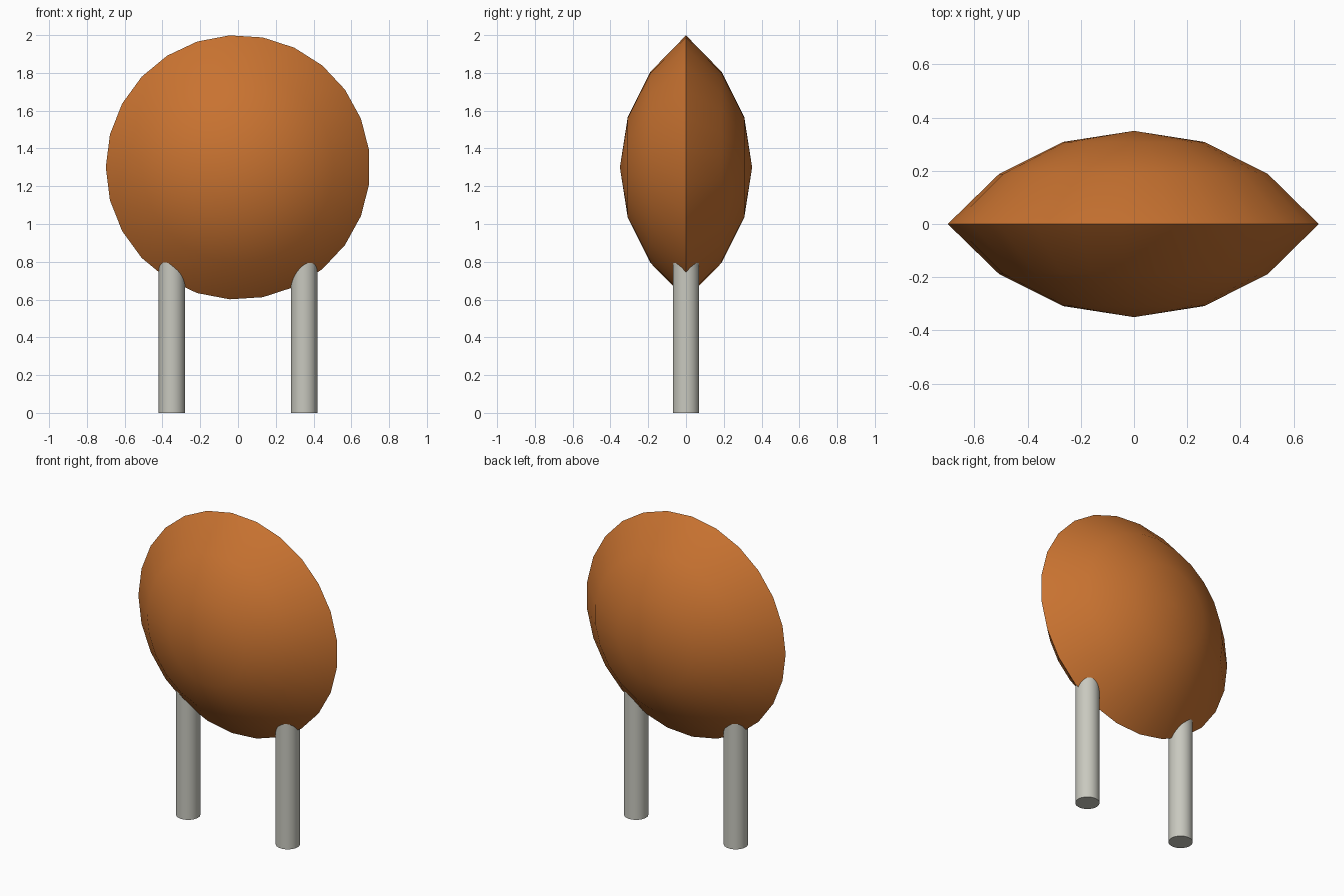
import bpy, bmesh
from math import sin, cos, asin, pi

if "Cube" in bpy.data.objects:
    bpy.data.objects.remove(bpy.data.objects["Cube"])

RADIUS, BULGE, CENTRE_Z = 0.7, 0.35, 1.3
SEGMENTS, RINGS = 25, 3


def material(name, colour):
    mat = bpy.data.materials.new(name)
    mat.diffuse_color = (*colour, 1)
    mat.use_nodes = True
    mat.node_tree.nodes["Principled BSDF"].inputs["Base Color"].default_value = mat.diffuse_color
    return mat


def smooth(obj):
    bpy.ops.object.select_all(action='DESELECT')
    bpy.context.view_layer.objects.active = obj
    obj.select_set(True)
    bpy.ops.object.shade_smooth_by_angle(angle=0.6)


orange = material("orange", (0.58, 0.17, 0.03))
pale = material("pale_grey", (0.58, 0.58, 0.52))

# Lens body: two spherical caps meeting at a sharp rim, turned about the y axis
sphere_r = (RADIUS ** 2 + BULGE ** 2) / (2 * BULGE)
half_angle = asin(RADIUS / sphere_r)
offset = sphere_r - BULGE
front = [(sphere_r * sin(half_angle * i / RINGS),
          offset - sphere_r * cos(half_angle * i / RINGS)) for i in range(RINGS + 1)]
profile = front + [(r, -y) for r, y in reversed(front[:-1])]

bm = bmesh.new()
verts = [bm.verts.new((-r, y, 0)) for r, y in profile]
edges = [bm.edges.new(pair) for pair in zip(verts, verts[1:])]
bmesh.ops.spin(bm, geom=verts + edges, cent=(0, 0, 0), axis=(0, 1, 0),
               angle=2 * pi, steps=SEGMENTS)
bmesh.ops.remove_doubles(bm, verts=bm.verts, dist=1e-4)
bmesh.ops.recalc_face_normals(bm, faces=bm.faces)
mesh = bpy.data.meshes.new("lens_body")
bm.to_mesh(mesh)
bm.free()
body = bpy.data.objects.new("lens_body", mesh)
body.location.z = CENTRE_Z
bpy.context.collection.objects.link(body)
mesh.materials.append(orange)
smooth(body)

# Two round legs running up into the body
LEG_HEIGHT = 0.83
for side, x in (("left", -0.35), ("right", 0.35)):
    bpy.ops.mesh.primitive_cylinder_add(vertices=32, radius=0.07, depth=LEG_HEIGHT,
                                        location=(x, 0, LEG_HEIGHT / 2))
    leg = bpy.context.object
    leg.name = side + "_leg"
    leg.data.materials.append(pale)
    smooth(leg)
